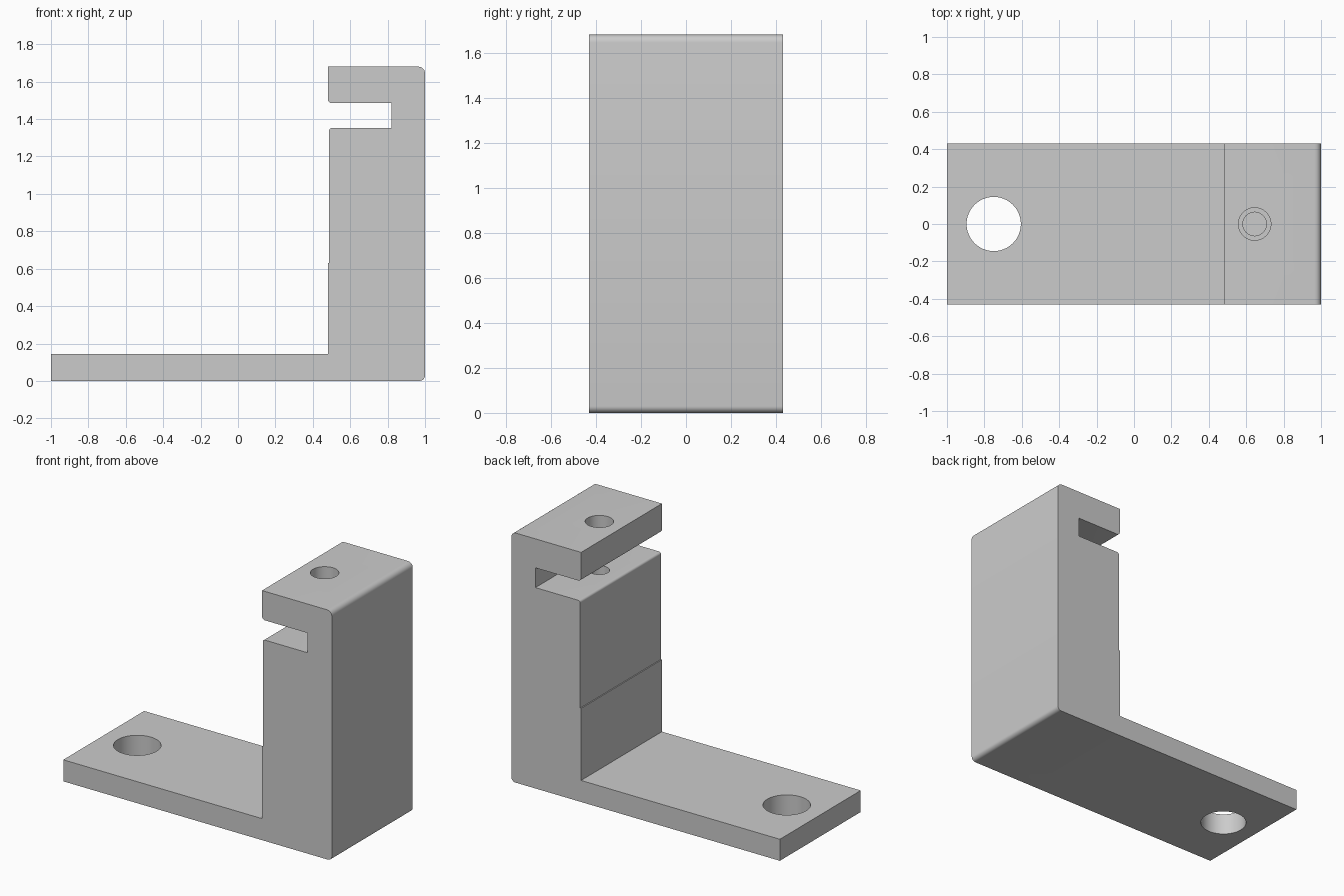
import bpy
import bmesh
import math
from mathutils import Vector

HALF_DEPTH = 0.43

cube = bpy.data.objects.get("Cube")
if cube:
    bpy.data.objects.remove(cube, do_unlink=True)

# Single grey material
grey = bpy.data.materials.new("light grey")
grey.use_nodes = True
colour = (0.6, 0.6, 0.6, 1)
grey.diffuse_color = colour
grey.node_tree.nodes["Principled BSDF"].inputs["Base Color"].default_value = colour


def rounded(points, steps=6):
    """Round each (x, z, radius) corner of a closed profile."""
    out = []
    for i, (x, z, r) in enumerate(points):
        p = Vector((x, z))
        if r == 0:
            out.append(p)
            continue
        a = (Vector(points[i - 1][:2]) - p).normalized()
        b = (Vector(points[(i + 1) % len(points)][:2]) - p).normalized()
        for k in range(steps + 1):
            t = k / steps * math.pi / 2
            out.append(p + r * (a * (1 - math.sin(t)) + b * (1 - math.cos(t))))
    return out


# Bracket: L-shaped side profile with a slot under the top lip
profile = rounded([
    (-1, 0, 0), (1, 0, 0.03), (1, 1.68, 0.035), (0.48, 1.68, 0),
    (0.48, 1.485, 0.022), (0.82, 1.485, 0), (0.82, 1.352, 0),
    (0.487, 1.352, 0.015), (0.487, 0.63, 0), (0.48, 0.63, 0),
    (0.48, 0.145, 0), (-1, 0.145, 0),
])
bm = bmesh.new()
face = bm.faces.new([bm.verts.new((p.x, -HALF_DEPTH, p.y)) for p in profile])
extruded = bmesh.ops.extrude_face_region(bm, geom=[face])
bmesh.ops.translate(bm, vec=(0, 2 * HALF_DEPTH, 0),
                    verts=[v for v in extruded["geom"] if isinstance(v, bmesh.types.BMVert)])
bmesh.ops.recalc_face_normals(bm, faces=bm.faces)
mesh = bpy.data.meshes.new("bracket")
bm.to_mesh(mesh)
bm.free()
mesh.materials.append(grey)
bracket = bpy.data.objects.new("bracket", mesh)
bpy.context.collection.objects.link(bracket)


def drill(name, x, radius, bottom, top):
    """Cut a vertical round hole into the bracket."""
    bpy.ops.mesh.primitive_cylinder_add(vertices=64, radius=radius, depth=top - bottom,
                                        location=(x, 0, (top + bottom) / 2))
    cutter = bpy.context.object
    cutter.name = name
    cutter.data.materials.append(grey)
    mod = bracket.modifiers.new(name, "BOOLEAN")
    mod.operation = "DIFFERENCE"
    mod.solver = "EXACT"
    mod.object = cutter
    bpy.ops.object.select_all(action="DESELECT")
    bpy.context.view_layer.objects.active = bracket
    bracket.select_set(True)
    bpy.ops.object.modifier_apply(modifier=name)
    bpy.data.objects.remove(cutter, do_unlink=True)


# Base mounting hole, lip clearance hole and blind screw hole in the post
drill("base_hole", -0.75, 0.145, -0.1, 0.3)
drill("lip_hole", 0.645, 0.087, 1.42, 1.8)
drill("post_hole", 0.645, 0.063, 0.75, 1.42)

bpy.ops.object.select_all(action="DESELECT")
bpy.context.view_layer.objects.active = bracket
bracket.select_set(True)
bpy.ops.object.shade_smooth_by_angle(angle=math.radians(30))
